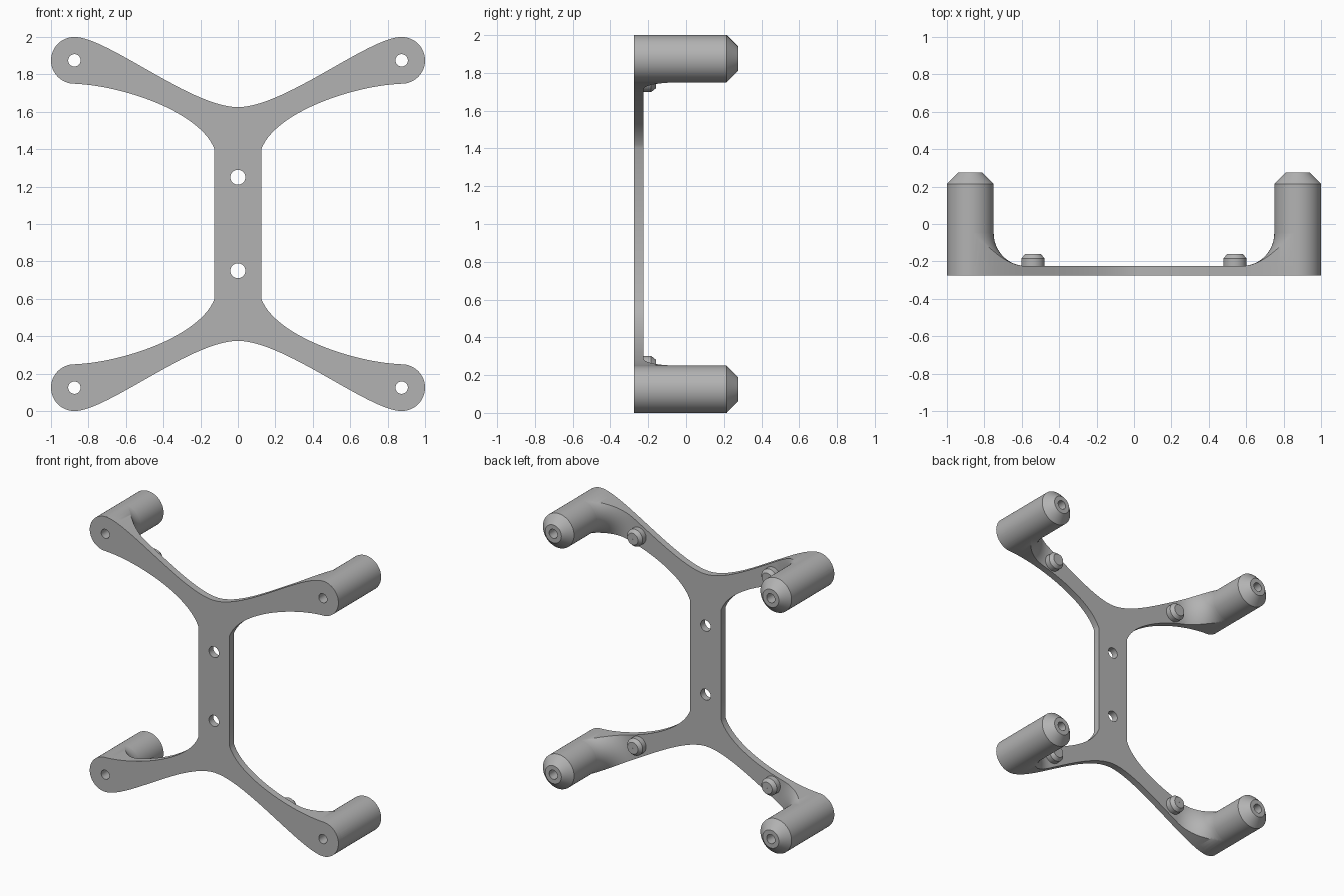
import bpy, bmesh, math
from mathutils import Vector
from mathutils.geometry import interpolate_bezier

if "Cube" in bpy.data.objects:
    bpy.data.objects.remove(bpy.data.objects["Cube"], do_unlink=True)

FRONT, BACK, PLATE_BACK = -0.275, 0.275, -0.225
POST, POST_R, BORE = 0.875, 0.125, 0.033
FLARE_R = 0.175
CORNERS = [(sx, sz) for sx in (-1, 1) for sz in (-1, 1)]

grey = bpy.data.materials.new("plain_grey")
grey.use_nodes = True
grey.diffuse_color = (0.45, 0.45, 0.45, 1)
grey.node_tree.nodes["Principled BSDF"].inputs["Base Color"].default_value = (0.45, 0.45, 0.45, 1)


def finish(bm, name):
    bmesh.ops.recalc_face_normals(bm, faces=bm.faces)
    mesh = bpy.data.meshes.new(name)
    bm.to_mesh(mesh)
    bm.free()
    mesh.materials.append(grey)
    obj = bpy.data.objects.new(name, mesh)
    bpy.context.collection.objects.link(obj)
    return obj


def smooth(obj):
    bpy.ops.object.select_all(action='DESELECT')
    obj.select_set(True)
    bpy.context.view_layer.objects.active = obj
    bpy.ops.object.shade_smooth_by_angle(angle=math.radians(30))


def prism(name, outline, y0, y1):
    """Extrude an x-z outline along y."""
    bm = bmesh.new()
    face = bm.faces.new([bm.verts.new((x, y0, z + 1)) for x, z in outline])
    out = bmesh.ops.extrude_face_region(bm, geom=[face])
    verts = [v for v in out["geom"] if isinstance(v, bmesh.types.BMVert)]
    bmesh.ops.translate(bm, verts=verts, vec=(0, y1 - y0, 0))
    return finish(bm, name)


def lathe(name, profile, x, z, steps=64):
    """Turn a closed (radius, y) profile about an axis along y."""
    bm = bmesh.new()
    rings = []
    for i in range(steps):
        a = 2 * math.pi * i / steps
        rings.append([bm.verts.new((x + r * math.cos(a), y, z + 1 + r * math.sin(a)))
                      for r, y in profile])
    n = len(profile)
    for i in range(steps):
        a, b = rings[i], rings[(i + 1) % steps]
        for j in range(n):
            k = (j + 1) % n
            bm.faces.new((a[j], a[k], b[k], b[j]))
    return finish(bm, name)


def cylinder(name, x, z, r, y0, y1, steps=48):
    circle = [(x + r * math.cos(2 * math.pi * i / steps),
               z + r * math.sin(2 * math.pi * i / steps)) for i in range(steps)]
    return prism(name, circle, y0, y1)


def boolean(obj, tool, operation):
    mod = obj.modifiers.new("cut", 'BOOLEAN')
    mod.operation, mod.solver, mod.object = operation, 'EXACT', tool
    bpy.context.view_layer.update()
    graph = bpy.context.evaluated_depsgraph_get()
    mesh = bpy.data.meshes.new_from_object(obj.evaluated_get(graph))
    obj.modifiers.clear()
    obj.data = mesh
    bpy.data.objects.remove(tool, do_unlink=True)


def curve(*pts, count=28):
    knots = [Vector((x, z, 0)) for x, z in pts]
    return [(p.x, p.y) for p in interpolate_bezier(*knots, count)]


# Quarter outline: outer arm edge, rounded tip, inner arm edge
quarter = curve((0, 0.625), (0.25, 0.625), (0.7, 1.0), (POST, 1.0))
for i in range(1, 32):
    a = math.pi * (0.5 - i / 32)
    quarter.append((POST + POST_R * math.cos(a), POST + POST_R * math.sin(a)))
quarter += curve((POST, 0.75), (0.62, 0.74), (0.2, 0.6), (0.125, 0.4))
back = quarter[::-1]
outline = (quarter + [(x, -z) for x, z in back]
           + [(-x, -z) for x, z in quarter[1:]]
           + [(-x, z) for x, z in back[:-1]])

# Flat plate with centre holes and post bores
plate = prism("plate", outline, FRONT, PLATE_BACK)
holes = [(0, 0.25, 0.04), (0, -0.25, 0.04)]
holes += [(sx * POST, sz * POST, BORE) for sx, sz in CORNERS]
for x, z, r in holes:
    boolean(plate, cylinder("hole_cutter", x, z, r, -0.4, 0), 'DIFFERENCE')
smooth(plate)

# Concave flare from plate to post
flare_profile = [(0.11, -0.05)]
for i in range(17):
    a = math.pi / 2 * i / 16
    flare_profile.append((POST_R + FLARE_R * (1 - math.cos(a)), -0.05 - FLARE_R * math.sin(a)))
flare_profile += [(POST_R + FLARE_R, -0.235), (0.11, -0.235)]

post_profile = [(BORE, -0.27), (POST_R, -0.27), (POST_R, 0.215), (0.065, BACK), (BORE, BACK)]
peg_profile = [(0.002, -0.24), (0.062, -0.24), (0.062, -0.185), (0.042, -0.16), (0.002, -0.16)]

for sx, sz in CORNERS:
    tag = ("upper" if sz > 0 else "lower") + ("_left" if sx > 0 else "_right")
    x, z = sx * POST, sz * POST
    smooth(lathe("post_" + tag, post_profile, x, z))
    flare = lathe("flare_" + tag, flare_profile, x, z)
    boolean(flare, prism("flare_cutter", outline, -0.26, 0.1), 'INTERSECT')
    smooth(flare)
    # Small locating peg on the back of the arm
    smooth(lathe("peg_" + tag, peg_profile, sx * 0.54, sz * 0.76, 40))
